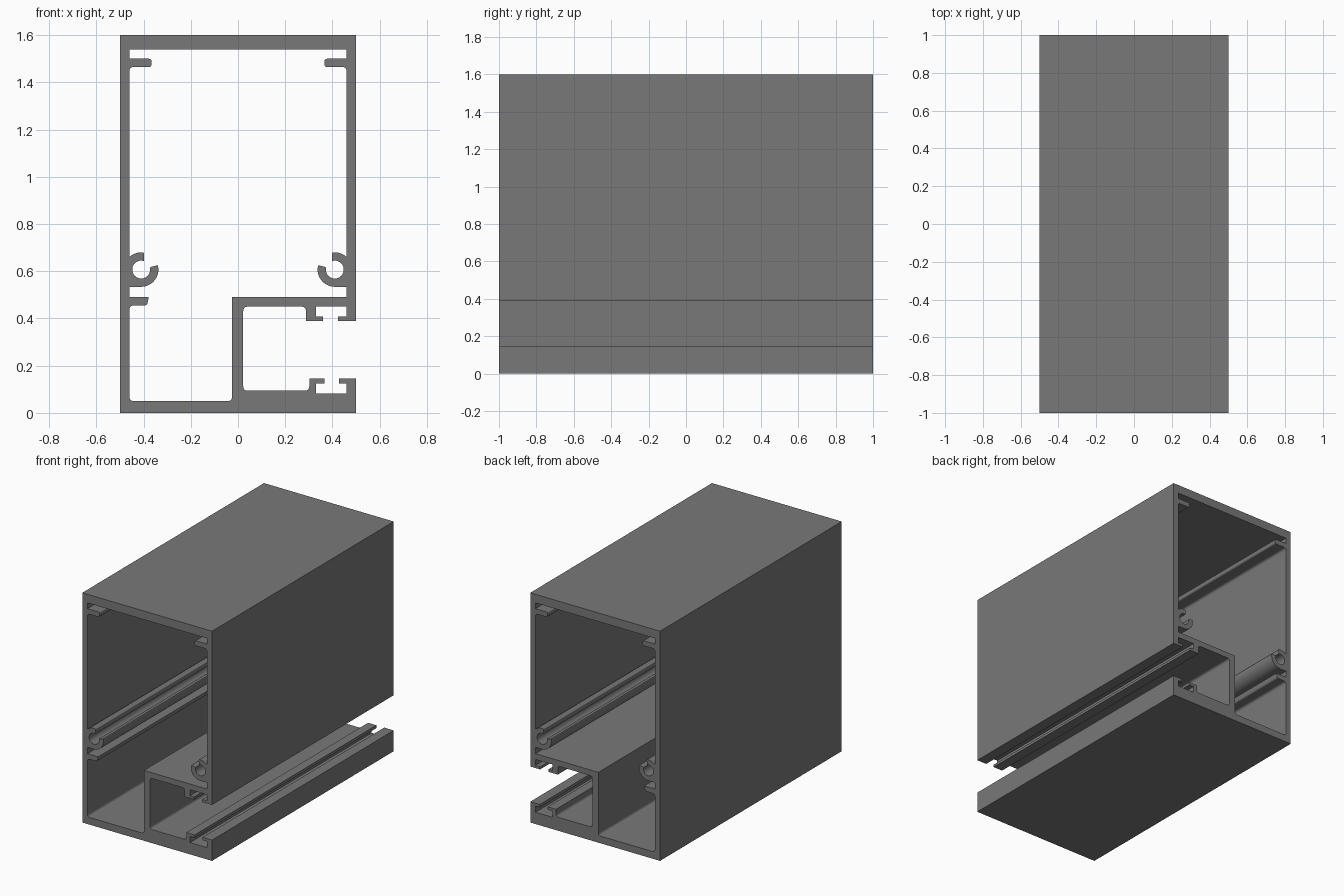
import bpy
import bmesh
from math import cos, sin, radians
from mathutils import Vector

if "Cube" in bpy.data.objects:
    bpy.data.objects.remove(bpy.data.objects["Cube"], do_unlink=True)

LENGTH = 2.0
WALL = 0.46      # inner face of the side walls
FILLET = 0.02    # cavity corner radius
TIP = 0.012      # small rounding on free ends


def arc(centre, radius, start, end, steps):
    """Points on an arc, angles in degrees."""
    angles = [radians(start + (end - start) * i / steps) for i in range(steps + 1)]
    return [(centre[0] + radius * cos(a), centre[1] + radius * sin(a)) for a in angles]


def rounded(points):
    """Replace each corner given as (x, z, radius) by a short curve."""
    result = []
    for i, point in enumerate(points):
        corner = Vector(point[:2])
        if len(point) < 3:
            result.append(corner)
            continue
        before = Vector(points[i - 1][:2]) - corner
        after = Vector(points[(i + 1) % len(points)][:2]) - corner
        reach = min(point[2], before.length * 0.45, after.length * 0.45)
        a = corner + before.normalized() * reach
        b = corner + after.normalized() * reach
        for step in range(6):
            t = step / 5
            result.append(a * (1 - t) ** 2 + corner * 2 * t * (1 - t) + b * t ** 2)
    return result


def mirrored(points):
    return [(-p[0], *p[1:]) for p in reversed(points)]


def with_tip(point):
    return (*point, TIP)


# Screw channel: an open ring joined to the side wall
centre = (0.41, 0.607)
lower_hook = arc(centre, 0.073, -90, -195, 10)
bore = arc(centre, 0.038, -195, 108, 24)
upper_hook = arc(centre, 0.073, 100, 47, 5)
screw_channel = (lower_hook[:-1] + [with_tip(lower_hook[-1]), with_tip(bore[0])]
                 + bore[1:-1] + [with_tip(bore[-1]), with_tip(upper_hook[0])]
                 + upper_hook[1:])

# Cavity side: screw channel below, support lip near the top
cavity_side = [(WALL, 0.534)] + screw_channel + [
    (WALL, 1.465, FILLET), (0.366, 1.465, TIP), (0.366, 1.5, TIP),
    (WALL, 1.5), (WALL, 1.54)]

# Large closed cavity, with a stub lip on its right wall
cavity = [(-WALL, 0.05, FILLET), (-0.025, 0.05, FILLET), (-0.025, 0.49), (WALL, 0.49)]
cavity += cavity_side + mirrored(cavity_side)
cavity += [(-WALL, 0.49), (-0.378, 0.49), (-0.385, 0.455, TIP), (-WALL, 0.455, FILLET)]

# Outer outline, including the open side channel and its two T-slots
lower_slot = [(0.5, 0.145), (0.427, 0.145), (0.427, 0.125), (WALL, 0.125), (WALL, 0.082),
              (0.33, 0.082), (0.33, 0.125), (0.366, 0.125), (0.366, 0.145), (0.302, 0.145)]
channel = [(0.302, 0.094, FILLET), (0.022, 0.094, FILLET),
           (0.022, 0.45, FILLET), (0.288, 0.45, FILLET)]
upper_slot = [(0.288, 0.39), (0.36, 0.39), (0.36, 0.408), (0.33, 0.408), (0.33, 0.45),
              (WALL, 0.45), (WALL, 0.408), (0.424, 0.408), (0.424, 0.39), (0.5, 0.39)]
outline = ([(-0.5, 0), (0.5, 0)] + lower_slot + channel + upper_slot
           + [(0.5, 1.6), (-0.5, 1.6)])

# Fill the section between both loops and extrude it along the length
bm = bmesh.new()
edges = []
for loop in (outline, cavity):
    verts = [bm.verts.new((p.x, -LENGTH / 2, p.y)) for p in rounded(loop)]
    edges += [bm.edges.new((verts[i - 1], v)) for i, v in enumerate(verts)]
bmesh.ops.triangle_fill(bm, edges=edges, use_beauty=True, use_dissolve=False)
extruded = bmesh.ops.extrude_face_region(bm, geom=bm.faces[:], use_keep_orig=True)
moved = [g for g in extruded["geom"] if isinstance(g, bmesh.types.BMVert)]
bmesh.ops.translate(bm, verts=moved, vec=(0, LENGTH, 0))
bmesh.ops.recalc_face_normals(bm, faces=bm.faces[:])
mesh = bpy.data.meshes.new("extruded_frame_profile")
bm.to_mesh(mesh)
bm.free()

frame = bpy.data.objects.new("extruded_frame_profile", mesh)
bpy.context.collection.objects.link(frame)

# Plain grey metal
colour = (0.19, 0.19, 0.19, 1)
grey = bpy.data.materials.new("mid_grey")
grey.use_nodes = True
grey.diffuse_color = colour
grey.node_tree.nodes["Principled BSDF"].inputs["Base Color"].default_value = colour
mesh.materials.append(grey)

# Smooth the small curves, keep flats and corners crisp
bpy.ops.object.select_all(action="DESELECT")
frame.select_set(True)
bpy.context.view_layer.objects.active = frame
bpy.ops.object.shade_smooth_by_angle(angle=radians(30))
normals = frame.modifiers.new("flat_faces", "WEIGHTED_NORMAL")
normals.keep_sharp = True
